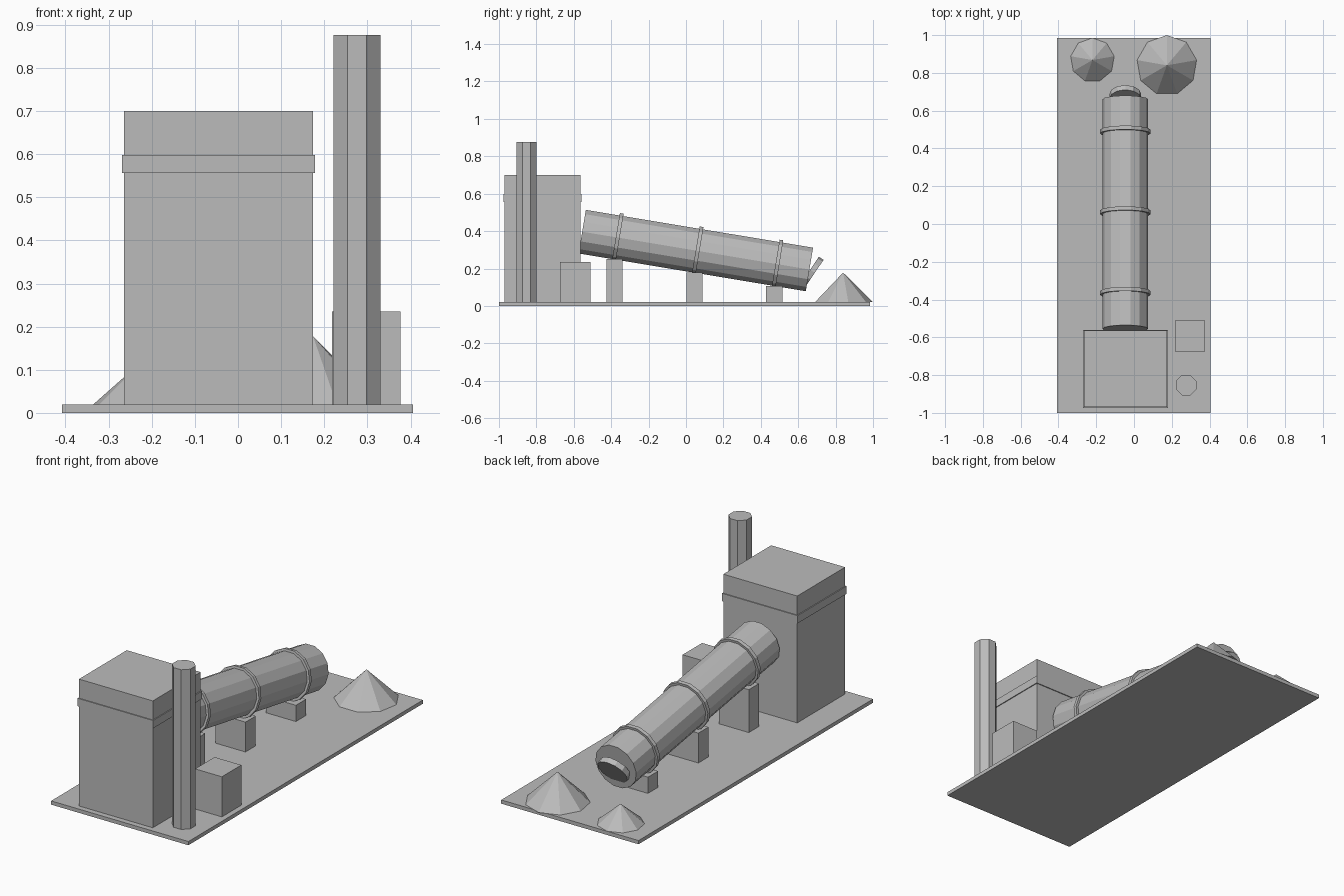
import bpy
from math import pi, atan2
from mathutils import Vector, Matrix

old = bpy.data.objects.get("Cube")
if old:
    bpy.data.objects.remove(old, do_unlink=True)

grey = bpy.data.materials.new("plain grey")
grey.use_nodes = True
grey.diffuse_color = (0.5, 0.5, 0.5, 1)
grey.node_tree.nodes["Principled BSDF"].inputs["Base Color"].default_value = (0.5, 0.5, 0.5, 1)


def finish(name):
    ob = bpy.context.object
    ob.name = name
    ob.data.materials.append(grey)
    return ob


def box(name, x, y, z):
    """Box from three (min, max) ranges."""
    bpy.ops.mesh.primitive_cube_add(size=1)
    ob = finish(name)
    ranges = (x, y, z)
    size = Vector([b - a for a, b in ranges])
    middle = Vector([(a + b) / 2 for a, b in ranges])
    ob.data.transform(Matrix.Translation(middle) @ Matrix.Diagonal(size).to_4x4())
    return ob


def rod(name, start, end, radius, sides, turn=0.0):
    """Faceted cylinder between two points lying in a plane of constant x."""
    start, end = Vector(start), Vector(end)
    axis = end - start
    bpy.ops.mesh.primitive_cylinder_add(vertices=sides, radius=radius, depth=axis.length)
    ob = finish(name)
    tilt = -atan2(axis.y, axis.z)
    ob.data.transform(Matrix.Translation((start + end) / 2)
                      @ Matrix.Rotation(tilt, 4, 'X') @ Matrix.Rotation(turn, 4, 'Z'))
    return ob


def pile(name, x, y, radius, top):
    bpy.ops.mesh.primitive_cone_add(vertices=9, radius1=radius, depth=top - GROUND)
    ob = finish(name)
    ob.data.transform(Matrix.Translation((x, y, (top + GROUND) / 2)))


GROUND = 0.02
KILN_X = -0.046

# Ground slab and the main building with its band
box("base_slab", (-0.408, 0.406), (-1.0, 0.985), (0, GROUND))
box("main_building", (-0.264, 0.174), (-0.97, -0.565), (GROUND, 0.70))
box("building_band", (-0.269, 0.179), (-0.975, -0.56), (0.556, 0.598))

# Chimney and small shed
rod("chimney", (0.276, -0.853, GROUND), (0.276, -0.853, 0.876), 0.0585, 8, pi / 8)
box("small_shed", (0.218, 0.377), (-0.675, -0.51), (GROUND, 0.235))

# Sloping kiln drum
kiln_start = Vector((KILN_X, -0.555, 0.397))
kiln_end = Vector((KILN_X, 0.66, 0.195))
direction = (kiln_end - kiln_start).normalized()
rod("kiln_drum", kiln_start, kiln_end, 0.121, 14, pi / 2)

# Riding rings, each above a support pier
for i, (y, top) in enumerate(((-0.382, 0.25), (0.045, 0.18), (0.472, 0.107)), 1):
    centre = kiln_start.lerp(kiln_end, (y + 0.017 + 0.555) / 1.215)
    rod(f"kiln_ring_{i}", centre - direction * 0.01, centre + direction * 0.01,
        0.134, 14, pi / 2)
    box(f"support_pier_{i}", (KILN_X - 0.089, KILN_X + 0.089),
        (y - 0.043, y + 0.043), (GROUND, top))

# Tilted discharge lid at the low end
lid_axis = Vector((0, 0.83, -0.56)) * 0.015
lid_centre = Vector((KILN_X, 0.676, 0.185))
rod("discharge_lid", lid_centre - lid_axis, lid_centre + lid_axis, 0.084, 12)

# Material piles
pile("large_pile", 0.174, 0.84, 0.16, 0.178)
pile("small_pile", -0.22, 0.868, 0.117, 0.122)
